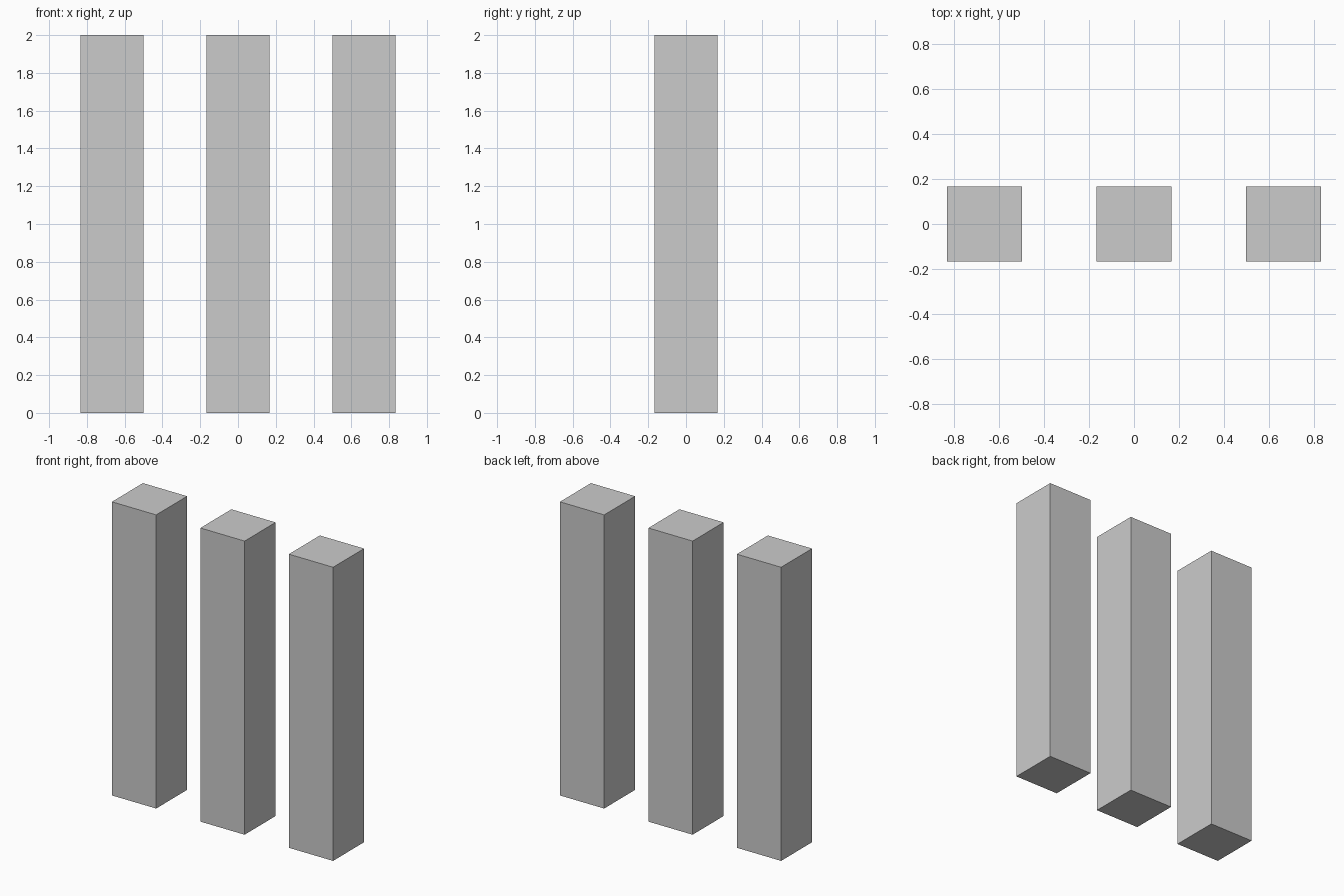
import bpy

if "Cube" in bpy.data.objects:
    bpy.data.objects.remove(bpy.data.objects["Cube"])

WIDTH = 1 / 3
HEIGHT = 2.0
SPACING = 2 / 3


def add_pillar(name, x):
    bpy.ops.mesh.primitive_cube_add(size=1, location=(x, 0, HEIGHT / 2))
    pillar = bpy.context.object
    pillar.name = name
    pillar.scale = (WIDTH, WIDTH, HEIGHT)
    bpy.ops.object.transform_apply(location=False, rotation=False, scale=True)


# Row of three square pillars
for i, name in enumerate(("left_pillar", "middle_pillar", "right_pillar")):
    add_pillar(name, (i - 1) * SPACING)
